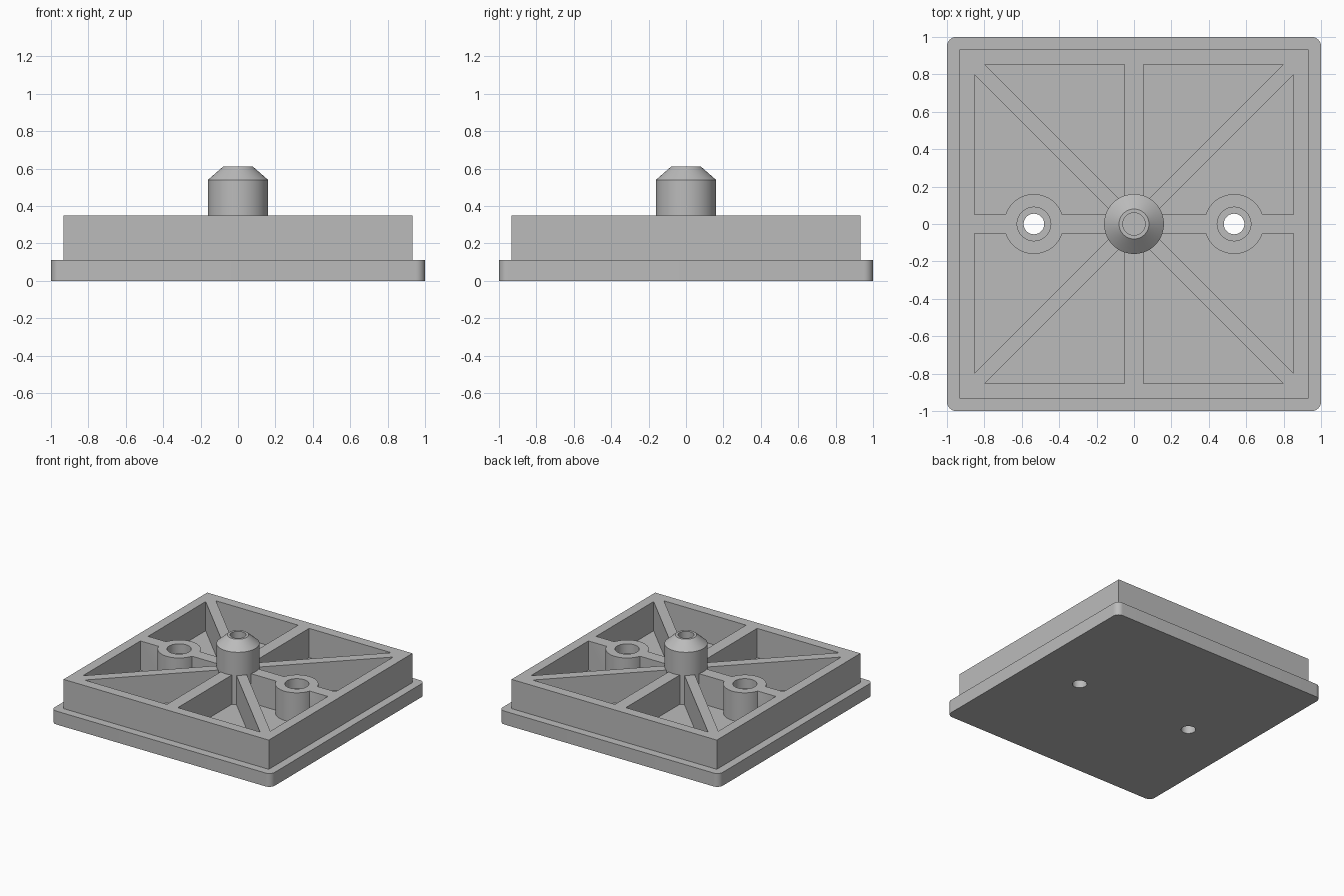
import bpy, bmesh, math
from mathutils import Matrix

if "Cube" in bpy.data.objects:
    bpy.data.objects.remove(bpy.data.objects["Cube"])

grey = bpy.data.materials.new("plain_grey")
grey.diffuse_color = (0.5, 0.5, 0.5, 1)
grey.use_nodes = True
grey.node_tree.nodes["Principled BSDF"].inputs["Base Color"].default_value = grey.diffuse_color

BASE_Z, RIM_Z = 0.11, 0.35
HOLE_X = 0.535


def finish(name, bm):
    bmesh.ops.recalc_face_normals(bm, faces=bm.faces)
    me = bpy.data.meshes.new(name)
    bm.to_mesh(me)
    bm.free()
    me.materials.append(grey)
    ob = bpy.data.objects.new(name, me)
    bpy.context.collection.objects.link(ob)
    return ob


def box(name, sx, sy, z0, z1, angle=0.0):
    bm = bmesh.new()
    bmesh.ops.create_cube(bm, size=1)
    bmesh.ops.scale(bm, vec=(sx, sy, z1 - z0), verts=bm.verts)
    bmesh.ops.translate(bm, vec=(0, 0, (z0 + z1) / 2), verts=bm.verts)
    bmesh.ops.rotate(bm, matrix=Matrix.Rotation(angle, 3, 'Z'), verts=bm.verts)
    return finish(name, bm)


def turned(name, profile, x=0.0, n=64):
    """Solid of revolution from (radius, z) points, capped at both ends."""
    bm = bmesh.new()
    rings = [[bm.verts.new((x + r * math.cos(2 * math.pi * i / n),
                            r * math.sin(2 * math.pi * i / n), z))
              for i in range(n)] for r, z in profile]
    for a, b in zip(rings, rings[1:]):
        for i in range(n):
            j = (i + 1) % n
            bm.faces.new((a[i], a[j], b[j], b[i]))
    bm.faces.new(rings[0][::-1])
    bm.faces.new(rings[-1])
    return finish(name, bm)


def combine(target, tool, op):
    mod = target.modifiers.new(op, 'BOOLEAN')
    mod.operation, mod.solver, mod.object = op, 'EXACT', tool
    bpy.context.view_layer.objects.active = target
    bpy.ops.object.modifier_apply(modifier=mod.name)
    bpy.data.objects.remove(tool)


# Base plate with rounded vertical corners
plate = box("ribbed_base_plate", 2, 2, 0, BASE_Z)
bm = bmesh.new()
bm.from_mesh(plate.data)
upright = [e for e in bm.edges if abs(e.verts[0].co.z - e.verts[1].co.z) > 0.05]
bmesh.ops.bevel(bm, geom=upright, offset=0.05, segments=8, profile=0.5, affect='EDGES')
bm.to_mesh(plate.data)
bm.free()

# Square rim: outer block hollowed by an inner block
rim = box("rim", 1.866, 1.866, 0.05, RIM_Z)
combine(rim, box("rim_hollow", 1.704, 1.704, 0, 0.5), 'DIFFERENCE')

# Cross ribs and diagonal ribs, ending inside the rim
for k in range(4):
    diagonal = k % 2
    length, width = (2.46, 0.078) if diagonal else (1.78, 0.1)
    combine(rim, box("rib", length, width, 0.05, RIM_Z, k * math.pi / 4), 'UNION')

# Screw bosses
for x in (-HOLE_X, HOLE_X):
    combine(rim, turned("boss", [(0.16, 0.05), (0.16, RIM_Z)], x), 'UNION')

# Centre post with conical tip
post = [(0.16, 0.05), (0.16, 0.54), (0.08, 0.61)]
combine(rim, turned("centre_post", post), 'UNION')
combine(plate, rim, 'UNION')

# Stepped screw holes and the blind hole in the post
for x in (-HOLE_X, HOLE_X):
    hole = [(0.055, -0.1), (0.055, 0.27), (0.09, 0.27), (0.09, 0.5)]
    combine(plate, turned("screw_hole", hole, x, 48), 'DIFFERENCE')
combine(plate, turned("post_hole", [(0.06, 0.5), (0.06, 0.8)], 0, 48), 'DIFFERENCE')

# Smooth the round surfaces, keep edges sharp
bpy.ops.object.select_all(action='DESELECT')
plate.select_set(True)
bpy.context.view_layer.objects.active = plate
bpy.ops.object.shade_smooth_by_angle(angle=math.radians(30))
